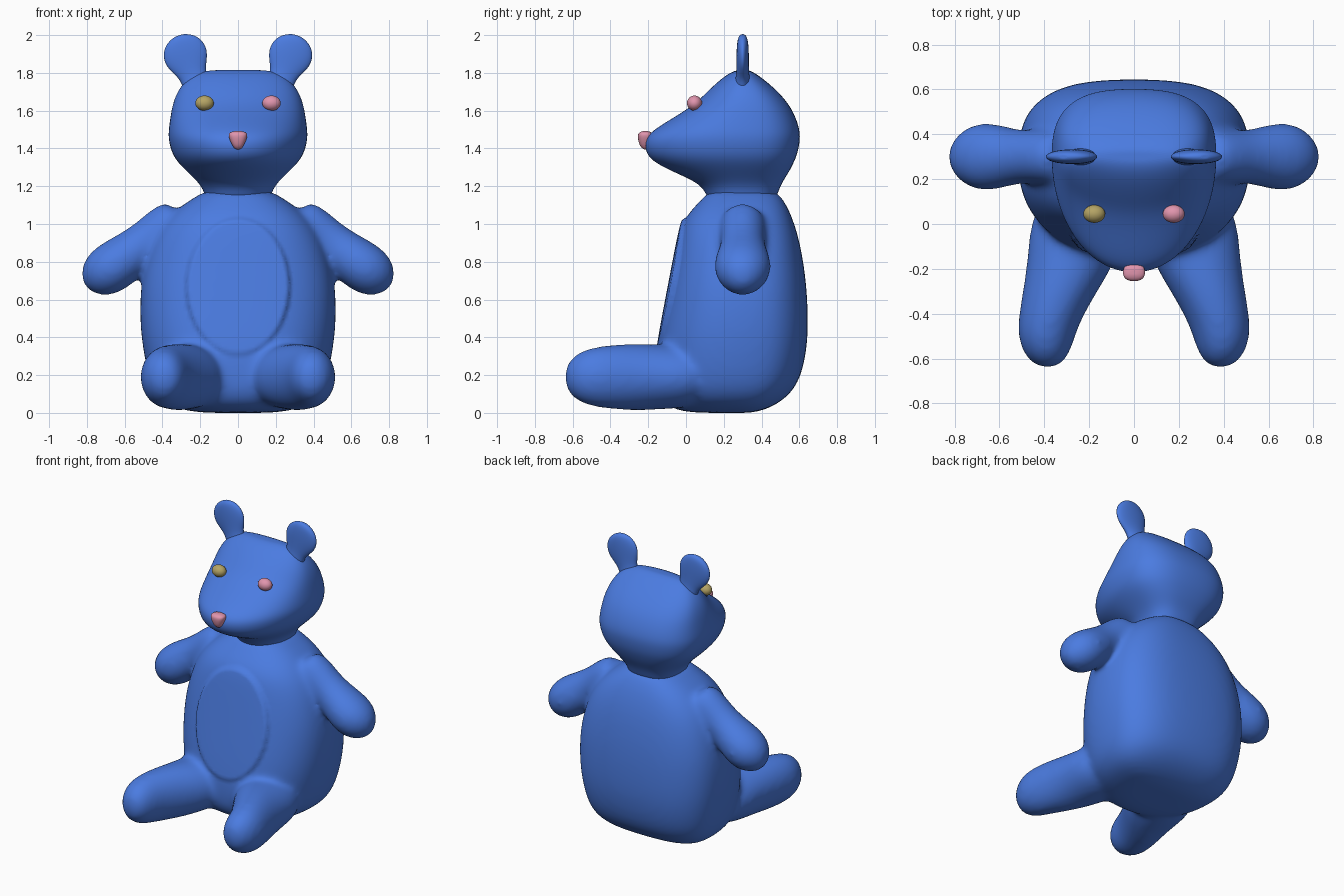
import bpy, bmesh, math
from mathutils import Vector

old = bpy.data.objects.get("Cube")
if old:
    bpy.data.objects.remove(old, do_unlink=True)

X, Y, Z = Vector((1, 0, 0)), Vector((0, 1, 0)), Vector((0, 0, 1))


def material(name, rgb):
    m = bpy.data.materials.new(name)
    m.use_nodes = True
    m.diffuse_color = (*rgb, 1)
    m.node_tree.nodes["Principled BSDF"].inputs["Base Color"].default_value = (*rgb, 1)
    return m


blue = material("plush blue", (0.07, 0.2, 0.75))
pink = material("soft pink", (0.75, 0.3, 0.42))
olive = material("olive", (0.46, 0.37, 0.13))


def activate(obj):
    bpy.ops.object.select_all(action="DESELECT")
    obj.select_set(True)
    bpy.context.view_layer.objects.active = obj


def smooth(obj):
    activate(obj)
    bpy.ops.object.shade_smooth_by_angle(angle=math.radians(60))


def modify(obj, kind, **settings):
    activate(obj)
    mod = obj.modifiers.new(kind.title(), kind)
    for key, value in settings.items():
        setattr(mod, key, value)
    bpy.ops.object.modifier_apply(modifier=mod.name)


def loft(name, mat, rings, u, v, front=2.0, back=2.0, sides=24):
    """Skin rings of (centre, u radius, -v radius, +v radius)."""
    bm = bmesh.new()
    loops = []
    for centre, ru, rf, rb in rings:
        loop = []
        for i in range(sides):
            a = math.tau * i / sides
            c, s = math.cos(a), math.sin(a)
            p = 2 / (back if s > 0 else front)
            du = math.copysign(abs(c) ** p, c) * ru
            dv = math.copysign(abs(s) ** p, s) * (rb if s > 0 else rf)
            loop.append(bm.verts.new(Vector(centre) + u * du + v * dv))
        loops.append(loop)
    for a, b in zip(loops, loops[1:]):
        for i in range(sides):
            j = (i + 1) % sides
            bm.faces.new((a[i], a[j], b[j], b[i]))
    # close both ends with a fan
    for loop, ring in ((loops[0], rings[0]), (loops[-1], rings[-1])):
        hub = bm.verts.new(ring[0])
        for i in range(sides):
            bm.faces.new((loop[i], loop[(i + 1) % sides], hub))
    bmesh.ops.recalc_face_normals(bm, faces=bm.faces)
    mesh = bpy.data.meshes.new(name)
    bm.to_mesh(mesh)
    bm.free()
    mesh.materials.append(mat)
    obj = bpy.data.objects.new(name, mesh)
    bpy.context.collection.objects.link(obj)
    modify(obj, "SUBSURF", levels=2)
    return obj


def upright(profile, mid):
    """Turn (z, half width, front y, back y) rows into loft rings."""
    return [((0, mid, z), w, mid - f, b - mid) for z, w, f, b in profile]


# torso
torso = loft("body", blue, upright([
    (0.0, 0.22, 0.0, 0.36), (0.03, 0.36, -0.1, 0.46), (0.1, 0.44, -0.15, 0.56),
    (0.2, 0.48, -0.16, 0.615), (0.35, 0.51, -0.155, 0.645), (0.5, 0.525, -0.13, 0.65),
    (0.7, 0.52, -0.09, 0.64), (0.9, 0.465, -0.05, 0.607), (1.02, 0.39, -0.02, 0.57),
    (1.1, 0.3, 0.05, 0.535), (1.15, 0.215, 0.1, 0.5), (1.175, 0.18, 0.12, 0.48)],
    0.28), X, Y, 2.4, 2.8)
parts = [torso]

for side in (-1, 1):
    # leg, running forwards and outwards
    leg = [(-0.64, 0.385, 0.035, 0.045), (-0.61, 0.388, 0.085, 0.105),
           (-0.54, 0.392, 0.12, 0.147), (-0.45, 0.385, 0.138, 0.167),
           (-0.3, 0.33, 0.167, 0.18), (-0.15, 0.27, 0.205, 0.175), (0.1, 0.24, 0.22, 0.16)]
    parts.append(loft("leg", blue, [((side * x, y, 0.19), ru, rz, rz)
                                    for y, x, ru, rz in leg], X, Z))
    # arm, hanging outwards and down
    along = Vector((side * 0.82, 0, -0.57))
    across = Vector((side * 0.57, 0, 0.82))
    tip = Vector((side * 0.8, 0.3, 0.66))
    arm = [(0.0, 0.03, 0.03), (0.03, 0.085, 0.085), (0.09, 0.135, 0.125), (0.17, 0.156, 0.138),
           (0.26, 0.143, 0.13), (0.37, 0.117, 0.12), (0.47, 0.12, 0.13), (0.62, 0.13, 0.14)]
    parts.append(loft("arm", blue, [(tip - along * t + across * 0.015, ru, rv, rv)
                                    for t, ru, rv in arm], Y, across))

# fuse torso and limbs into one soft skin
activate(torso)
for part in parts:
    part.select_set(True)
bpy.ops.object.join()
modify(torso, "REMESH", mode="VOXEL", voxel_size=0.016)
modify(torso, "SMOOTH", factor=0.5, iterations=22)

# flattened oval belly patch
for vert in torso.data.vertices:
    x, y, z = vert.co
    r = math.hypot(x / 0.28, (z - 0.67) / 0.37)
    if y < 0.1 and r < 1:
        plane = -0.035 - (1.02 - z) * 0.187
        k = min(1, (1 - r) / 0.06)
        vert.co.y += (plane - y) * 0.6 * k
torso.data.materials.clear()
torso.data.materials.append(blue)
smooth(torso)

# head with a tapered muzzle
smooth(loft("head", blue, upright([
    (1.12, 0.17, 0.12, 0.47), (1.17, 0.18, 0.1, 0.49), (1.22, 0.21, 0.06, 0.51),
    (1.28, 0.275, -0.08, 0.55), (1.33, 0.325, -0.18, 0.575), (1.38, 0.355, -0.22, 0.595),
    (1.45, 0.372, -0.225, 0.607), (1.5, 0.37, -0.175, 0.603), (1.56, 0.362, -0.075, 0.585),
    (1.63, 0.35, 0.04, 0.55), (1.7, 0.325, 0.11, 0.49), (1.76, 0.28, 0.175, 0.42),
    (1.8, 0.22, 0.23, 0.365), (1.815, 0.15, 0.27, 0.33)],
    0.3), X, Y, 2.05, 2.7))

# ears
for side, label in ((-1, "right"), (1, "left")):
    along = Vector((side * 0.34, 0, 0.94))
    across = Vector((0.94, 0, -side * 0.34))
    base = Vector((side * 0.215, 0.3, 1.72))
    ear = [(0, 0.075, 0.05), (0.06, 0.07, 0.036), (0.1, 0.085, 0.033), (0.15, 0.112, 0.033),
           (0.2, 0.119, 0.033), (0.25, 0.1, 0.03), (0.28, 0.065, 0.024), (0.295, 0.025, 0.012)]
    smooth(loft(label + "_ear", blue, [(base + along * t, w, d, d) for t, w, d in ear],
                across, Y))

    # eyes
    bpy.ops.mesh.primitive_uv_sphere_add(segments=24, ring_count=16, radius=1,
                                         location=(side * 0.177, 0.045, 1.64))
    eye = bpy.context.object
    eye.name = label + "_eye"
    eye.scale = (0.049, 0.04, 0.04)
    eye.data.materials.append(olive if side < 0 else pink)
    smooth(eye)

# nose, wide on top and narrow below
smooth(loft("nose", pink, [((0, -0.215, z), w, d, d) for z, w, d in (
    (1.395, 0.012, 0.01), (1.41, 0.028, 0.028), (1.44, 0.042, 0.038),
    (1.47, 0.052, 0.042), (1.485, 0.046, 0.034), (1.492, 0.02, 0.015))], X, Y, 2.4, 2.4))
